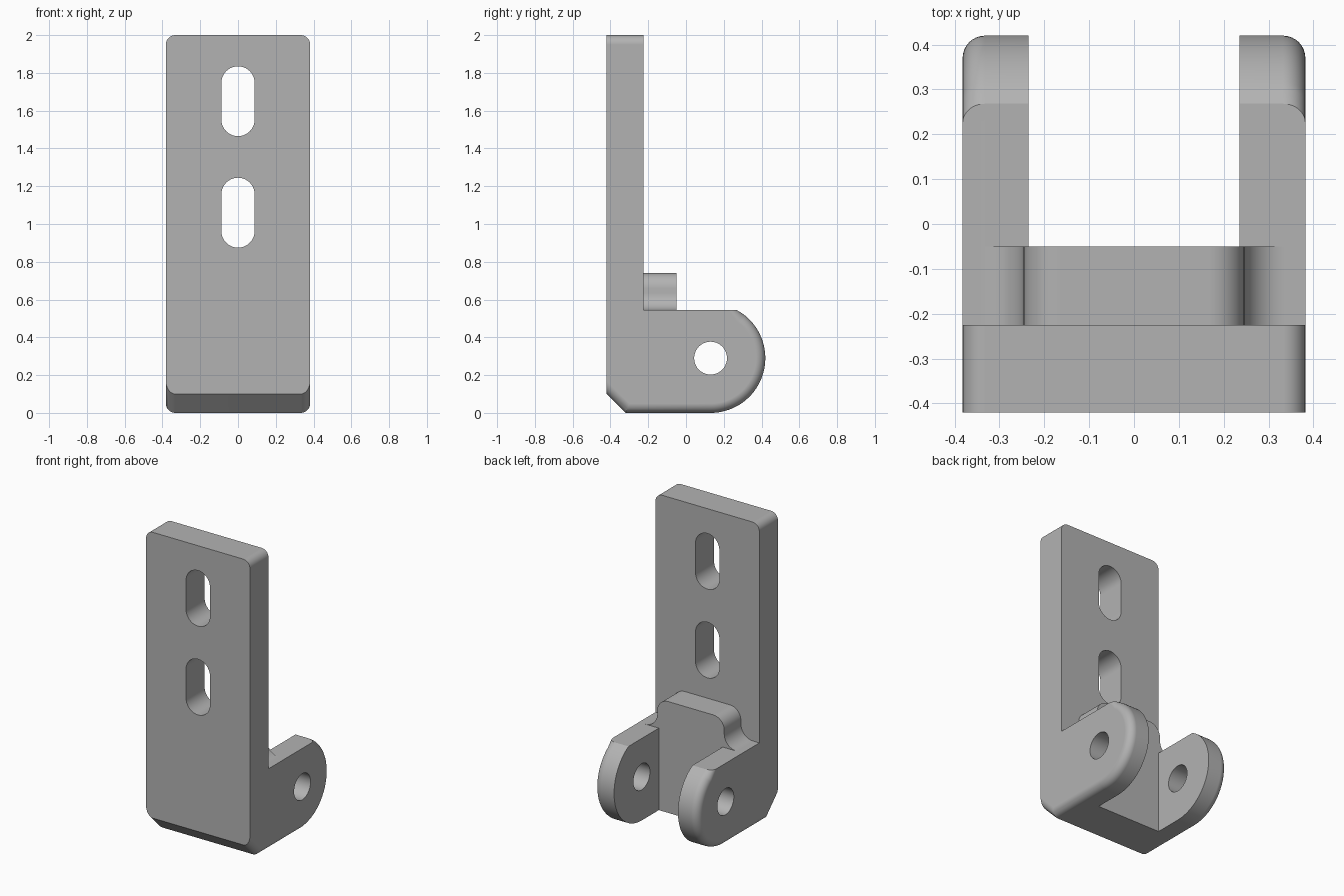
import bpy, bmesh
from math import sin, cos, pi, radians, sqrt

if "Cube" in bpy.data.objects:
    bpy.data.objects.remove(bpy.data.objects["Cube"], do_unlink=True)

HALF_W, FILLET = 0.382, 0.05
FRONT, PLATE_BACK, WEB_BACK = -0.42, -0.225, -0.05
ARM_TOP, PIN_Y, PIN_Z, ARM_R = 0.545, 0.13, 0.29, 0.29
CHAMFER = 0.1

grey = bpy.data.materials.new("plain grey")
grey.use_nodes = True
grey.diffuse_color = (0.45, 0.45, 0.45, 1)
grey.node_tree.nodes["Principled BSDF"].inputs["Base Color"].default_value = (0.45, 0.45, 0.45, 1)


def loft(name, sections):
    """Skin a list of equal-length closed rings and cap both ends."""
    bm = bmesh.new()
    rings = [[bm.verts.new(p) for p in ring] for ring in sections]
    n = len(rings[0])
    for a, b in zip(rings, rings[1:]):
        for i in range(n):
            j = (i + 1) % n
            bm.faces.new((a[i], a[j], b[j], b[i]))
    bm.faces.new(rings[0])
    bm.faces.new(rings[-1])
    bmesh.ops.recalc_face_normals(bm, faces=bm.faces)
    mesh = bpy.data.meshes.new(name)
    bm.to_mesh(mesh)
    bm.free()
    mesh.materials.append(grey)
    obj = bpy.data.objects.new(name, mesh)
    bpy.context.collection.objects.link(obj)
    return obj


def arc(cx, cy, r, start, end, steps):
    angles = [radians(start + (end - start) * i / steps) for i in range(steps + 1)]
    return [(cx + r * cos(a), cy + r * sin(a)) for a in angles]


def combine(target, tool, operation):
    mod = target.modifiers.new(operation, "BOOLEAN")
    mod.operation, mod.object, mod.solver = operation, tool, "EXACT"
    bpy.context.view_layer.objects.active = target
    bpy.ops.object.modifier_apply(modifier=mod.name)
    bpy.data.objects.remove(tool, do_unlink=True)


def side_profile(d):
    """Side outline in (y, z), with its rounded edges pulled in by d."""
    reach = sqrt(ARM_R ** 2 - (ARM_TOP - PIN_Z) ** 2)
    pts = [(FRONT, 2 - d), (FRONT, CHAMFER + d * sqrt(2)),
           (FRONT + CHAMFER + d * (sqrt(2) - 1), d)]
    pts += arc(PIN_Y, PIN_Z, ARM_R - d, -90, 54, 36)
    pts += [(PIN_Y + reach - 0.86 * d, ARM_TOP),
            (PLATE_BACK, ARM_TOP), (PLATE_BACK, 2 - d)]
    return pts


# Body: plate and arms lofted across the width with rounded outer edges
steps = 8
half = []
for i in range(steps + 1):
    a = pi / 2 * i / steps
    half.append((HALF_W - FILLET + FILLET * sin(a), FILLET * (1 - cos(a))))
layers = [(-x, d) for x, d in reversed(half)] + half
body = loft("hinge_bracket", [[(x, y, z) for y, z in side_profile(d)] for x, d in layers])

# Gap between the two arms
gap = [(-0.235, -0.2), (0.235, -0.2), (0.235, 0.7), (-0.235, 0.7)]
combine(body, loft("arm_gap", [[(x, y, z) for x, z in gap] for y in (WEB_BACK, 0.6)]), "DIFFERENCE")

# Raised shoulder of the web, flaring out onto the arms
R_IN, R_OUT, NECK, TOP = 0.09, 0.08, 0.246, 0.74
right = [(NECK, 0.45), (NECK, ARM_TOP)]
right += arc(NECK + R_IN, ARM_TOP + R_IN, R_IN, 270, 180, 10)
right += arc(NECK - R_OUT, TOP - R_OUT, R_OUT, 0, 90, 10)
outline = right + [(-x, z) for x, z in reversed(right)]
shoulder = loft("web_shoulder", [[(x, y, z) for x, z in outline] for y in (-0.3, WEB_BACK)])
combine(body, shoulder, "UNION")

# Two long slots through the plate
for low, high in ((0.875, 1.245), (1.465, 1.835)):
    r = 0.088
    ring = arc(0, high - r, r, 0, 180, 20) + arc(0, low + r, r, 180, 360, 20)
    combine(body, loft("slot", [[(x, y, z) for x, z in ring] for y in (-0.6, -0.1)]), "DIFFERENCE")

# Pin hole through both arms
ring = arc(PIN_Y, PIN_Z, 0.087, 0, 360, 40)[:-1]
combine(body, loft("pin_hole", [[(x, y, z) for y, z in ring] for x in (-0.6, 0.6)]), "DIFFERENCE")

# Shading
bpy.ops.object.select_all(action="DESELECT")
body.select_set(True)
bpy.context.view_layer.objects.active = body
bpy.ops.object.shade_smooth_by_angle(angle=radians(25))
weighted = body.modifiers.new("weighted", "WEIGHTED_NORMAL")
weighted.keep_sharp = True
